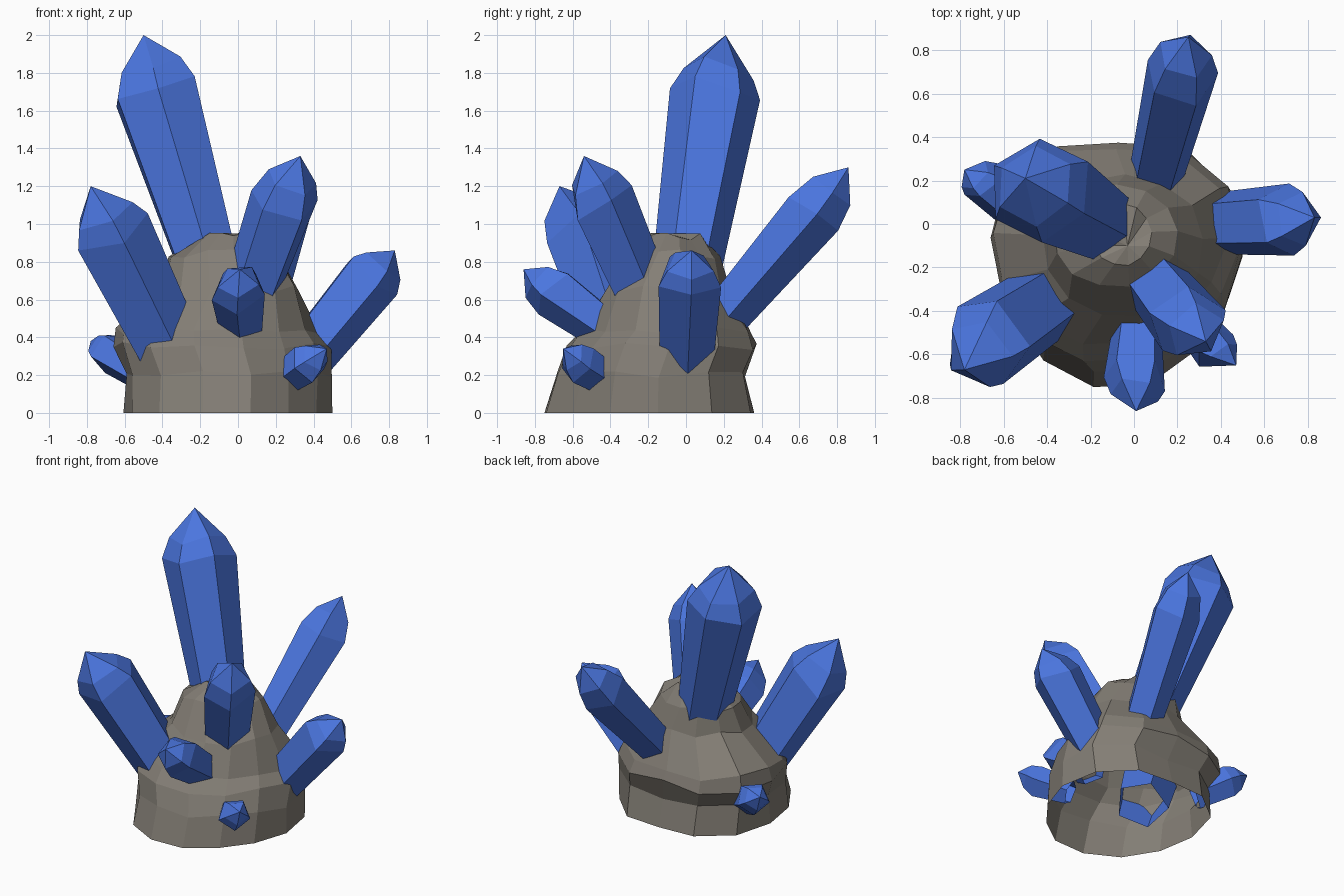
import bpy, bmesh, math, random
from mathutils import Vector

if "Cube" in bpy.data.objects:
    bpy.data.objects.remove(bpy.data.objects["Cube"])

random.seed(4)


def material(name, rgb):
    m = bpy.data.materials.new(name)
    m.diffuse_color = (*rgb, 1)
    m.use_nodes = True
    m.node_tree.nodes["Principled BSDF"].inputs["Base Color"].default_value = m.diffuse_color
    return m


STONE = material("warm grey stone", (0.23, 0.21, 0.18))
BLUE = material("blue crystal", (0.07, 0.18, 0.74))


def loft(name, rings, tip, mat):
    """Skin closed rings of points and close the end with a tip; the base stays open."""
    bm = bmesh.new()
    loops = [[bm.verts.new(p) for p in ring] for ring in rings]
    n = len(loops[0])
    for a, b in zip(loops, loops[1:]):
        for i in range(n):
            j = (i + 1) % n
            bm.faces.new((a[i], a[j], b[j], b[i]))
    top = bm.verts.new(tip)
    for i in range(n):
        bm.faces.new((loops[-1][i], loops[-1][(i + 1) % n], top))
    bm.normal_update()
    me = bpy.data.meshes.new(name)
    bm.to_mesh(me)
    bm.free()
    me.materials.append(mat)
    ob = bpy.data.objects.new(name, me)
    bpy.context.collection.objects.link(ob)


# Rock mound: height, then x and y extents of each ring
LEVELS = [
    (0.00, -0.58, 0.49, -0.77, 0.36),
    (0.20, -0.58, 0.49, -0.70, 0.31),
    (0.35, -0.64, 0.47, -0.65, 0.37),
    (0.44, -0.62, 0.43, -0.56, 0.34),
    (0.66, -0.42, 0.32, -0.43, 0.23),
    (0.84, -0.37, 0.20, -0.29, 0.18),
    (0.93, -0.19, 0.08, -0.19, 0.09),
]
SIDES = 13
rings = []
for k, (z, x0, x1, y0, y1) in enumerate(LEVELS):
    ring = []
    for i in range(SIDES):
        a = math.tau * (i + 0.2) / SIDES
        f = 1.01 + random.uniform(-0.02, 0.02)
        if z < 0.5:
            corner = abs(math.sin(2 * a))
            if math.sin(a) > 0:            # back corners bulge
                f += 0.12 * corner
            elif math.cos(a) > 0:          # front right corner is worn away
                f -= 0.10 * corner
        dz = 0 if k == 0 else random.uniform(-0.025, 0.025)
        ring.append(((x0 + x1) / 2 + (x1 - x0) / 2 * f * math.cos(a),
                     (y0 + y1) / 2 + (y1 - y0) / 2 * f * math.sin(a), z + dz))
    rings.append(ring)
loft("rock_mound", rings, (-0.03, -0.1, 0.95), STONE)


def crystal(name, base, shoulder, tip, r0, r1, sides=5, turn=18):
    """Faceted crystal, one edge underneath, widening to a shoulder then a point."""
    base, shoulder, tip = Vector(base), Vector(shoulder), Vector(tip)
    axis = (shoulder - base).normalized()
    u = axis.cross(Vector((0, 0, 1))).normalized()
    v = axis.cross(u)

    def ring(c, r, wobble):
        pts = []
        for i in range(sides):
            a = math.tau * i / sides + math.radians(turn)
            rr = r * ((1.1 if sides == 5 else 1.05) + random.uniform(-0.04, 0.04))
            pts.append(c + (u * math.cos(a) + v * math.sin(a)) * rr
                       + axis * random.uniform(-wobble, wobble) * r)
        return pts

    upper = shoulder.lerp(tip, 0.45)
    loft(name, [ring(base, r0, 0), ring(shoulder, r1, 0.25), ring(upper, r1 * 0.76, 0.15)],
         tip, BLUE)


# Crystals: base, shoulder, tip, base radius, shoulder radius
crystal("tall_crystal", (-0.10, -0.02, 0.6), (-0.42, 0.15, 1.66), (-0.5, 0.21, 2.0), 0.16, 0.235, 6, 30)
crystal("left_crystal", (-0.31, -0.295, 0.22), (-0.67, -0.53, 0.94), (-0.78, -0.67, 1.2), 0.165, 0.20)
crystal("front_upper_crystal", (0.06, -0.22, 0.6), (0.24, -0.45, 1.12), (0.33, -0.54, 1.36), 0.14, 0.165)
crystal("back_crystal", (0.07, 0.10, 0.39), (0.22, 0.69, 1.08), (0.25, 0.86, 1.30), 0.115, 0.155)
crystal("right_crystal", (0.30, 0.0, 0.23), (0.69, 0.02, 0.71), (0.83, 0.03, 0.86), 0.13, 0.155)
crystal("front_crystal", (0.02, -0.42, 0.44), (0.0, -0.71, 0.65), (0.01, -0.86, 0.76), 0.105, 0.135)
crystal("small_right_crystal", (0.22, -0.40, 0.16), (0.36, -0.56, 0.26), (0.47, -0.65, 0.34), 0.08, 0.10)
crystal("small_left_crystal", (-0.50, 0.03, 0.21), (-0.68, 0.19, 0.32), (-0.78, 0.25, 0.38), 0.09, 0.10)
